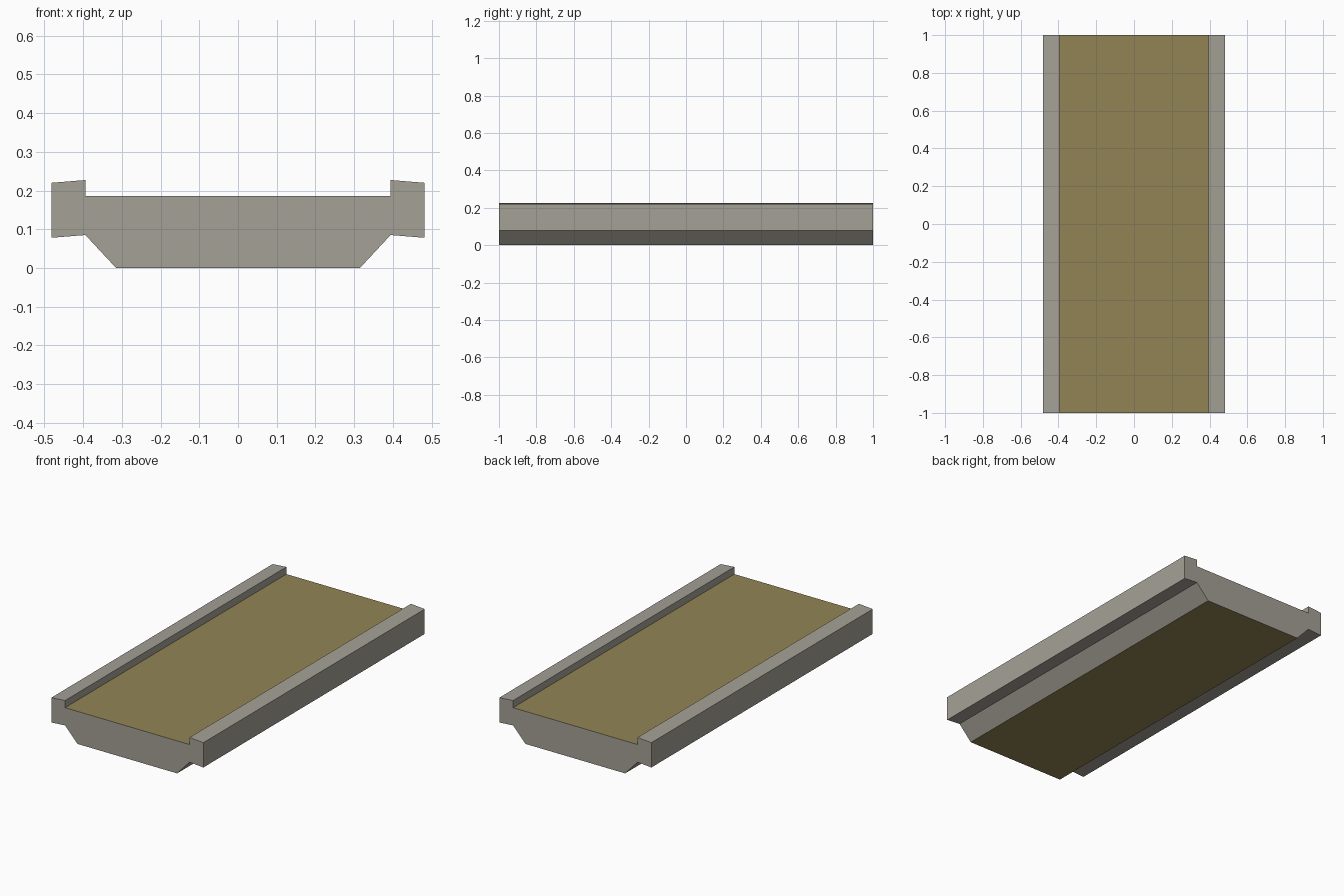
import bpy, bmesh

if "Cube" in bpy.data.objects:
    bpy.data.objects.remove(bpy.data.objects["Cube"])


def material(name, rgb):
    m = bpy.data.materials.new(name)
    m.diffuse_color = (*rgb, 1.0)
    m.use_nodes = True
    m.node_tree.nodes["Principled BSDF"].inputs["Base Color"].default_value = m.diffuse_color
    return m


concrete = material("concrete_grey", (0.371, 0.356, 0.305))
earth = material("earth_tan", (0.291, 0.231, 0.093))

# Right half of the cross-section (x, z), from underside up and over the curb
half = [(0.315, 0.0), (0.394, 0.085), (0.481, 0.078),
        (0.481, 0.220), (0.394, 0.227), (0.394, 0.186)]
profile = half + [(-x, z) for x, z in reversed(half)]

# Extrude the section along y
bm = bmesh.new()
front = bm.faces.new([bm.verts.new((x, -1.0, z)) for x, z in profile])
ext = bmesh.ops.extrude_face_region(bm, geom=[front], use_keep_orig=True)
verts = [g for g in ext["geom"] if isinstance(g, bmesh.types.BMVert)]
bmesh.ops.translate(bm, verts=verts, vec=(0, 2.0, 0))
bmesh.ops.recalc_face_normals(bm, faces=bm.faces)
bm.normal_update()

# Level faces (road deck and underside) are tan, everything else is grey
for f in bm.faces:
    f.material_index = 1 if abs(f.normal.z) > 0.999 else 0

mesh = bpy.data.meshes.new("bridge_deck")
bm.to_mesh(mesh)
bm.free()
mesh.materials.append(concrete)
mesh.materials.append(earth)
bpy.context.collection.objects.link(bpy.data.objects.new("bridge_deck", mesh))
